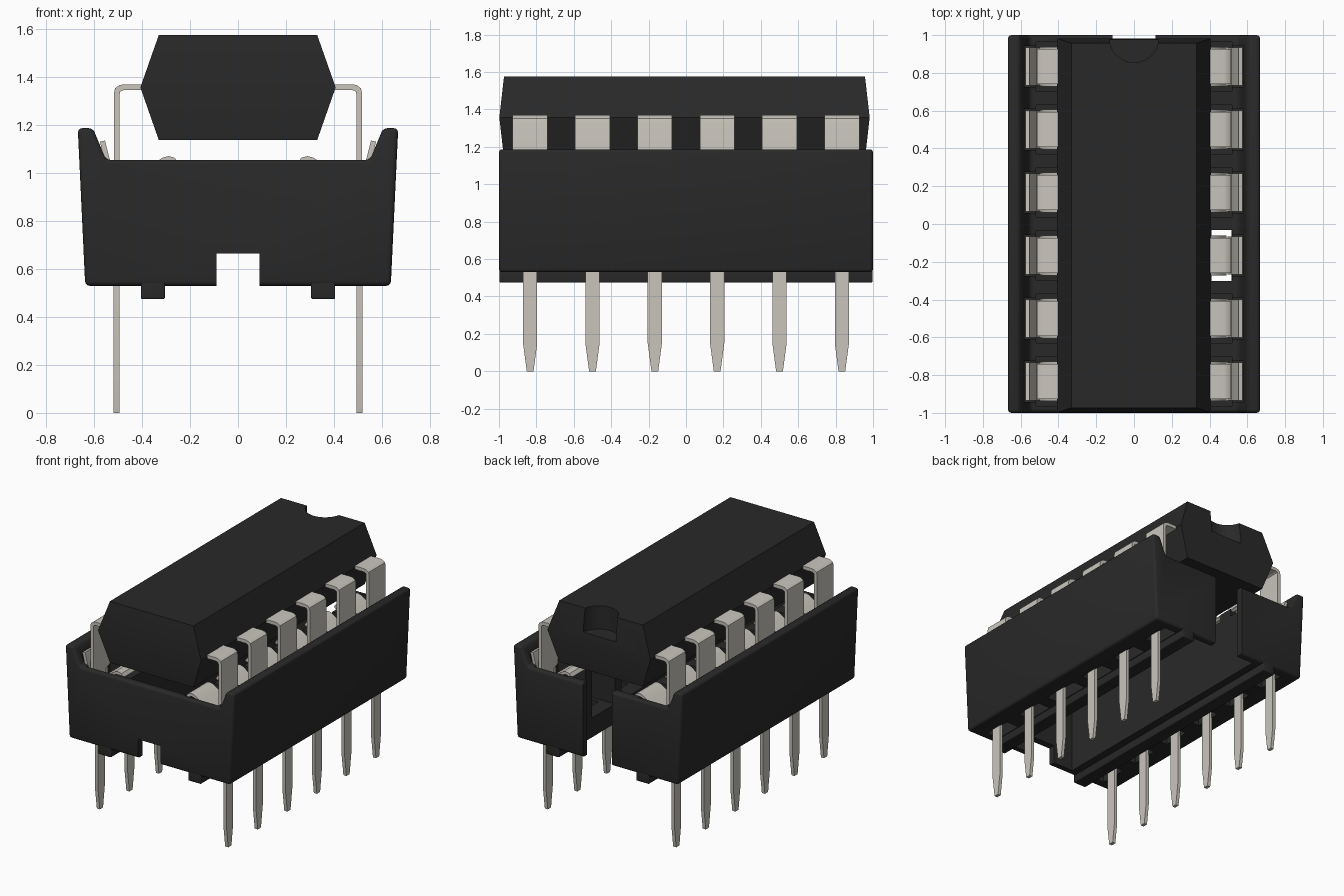
import bpy, bmesh, math

default = bpy.data.objects.get("Cube")
if default:
    bpy.data.objects.remove(default, do_unlink=True)


def material(name, rgb):
    m = bpy.data.materials.new(name)
    m.use_nodes = True
    m.diffuse_color = (*rgb, 1)
    bsdf = m.node_tree.nodes["Principled BSDF"]
    bsdf.inputs["Base Color"].default_value = (*rgb, 1)
    bsdf.inputs["Roughness"].default_value = 0.6
    return m


BLACK = material("black plastic", (0.022, 0.022, 0.022))
METAL = material("tinned metal", (0.585, 0.56, 0.505))
ROWS = [(i - 2.5) / 3 for i in range(6)]


def finish(bm, name, mat=None):
    bmesh.ops.recalc_face_normals(bm, faces=bm.faces)
    me = bpy.data.meshes.new(name)
    bm.to_mesh(me)
    bm.free()
    ob = bpy.data.objects.new(name, me)
    bpy.context.collection.objects.link(ob)
    if mat:
        me.materials.append(mat)
    return ob


def activate(ob):
    bpy.ops.object.select_all(action='DESELECT')
    ob.select_set(True)
    bpy.context.view_layer.objects.active = ob


def apply_modifiers(ob):
    activate(ob)
    for m in list(ob.modifiers):
        bpy.ops.object.modifier_apply(modifier=m.name)


def smooth(ob):
    activate(ob)
    bpy.ops.object.shade_smooth_by_angle(angle=math.radians(35))


def round_edges(ob, width):
    bevel = ob.modifiers.new("soft edges", 'BEVEL')
    bevel.width, bevel.segments = width, 3
    bevel.limit_method, bevel.angle_limit = 'ANGLE', math.radians(30)
    apply_modifiers(ob)


def add_box(bm, x0, x1, y0, y1, z0, z1):
    vs = bmesh.ops.create_cube(bm, size=1)["verts"]
    for v in vs:
        v.co = ((x0 + x1) / 2 + v.co.x * (x1 - x0),
                (y0 + y1) / 2 + v.co.y * (y1 - y0),
                (z0 + z1) / 2 + v.co.z * (z1 - z0))


def cut(ob, cutter):
    cutter.hide_render = True
    m = ob.modifiers.new("cut", 'BOOLEAN')
    m.operation, m.solver, m.object = 'DIFFERENCE', 'EXACT', cutter
    m.use_self = True
    apply_modifiers(ob)
    bpy.data.objects.remove(cutter, do_unlink=True)


# Socket frame: end profile extruded along y
half = [(0.637, 0.53), (0.668, 1.187), (0.605, 1.187), (0.55, 1.055)]
outline = half + [(-x, z) for x, z in reversed(half)]
bm = bmesh.new()
face = bm.faces.new([bm.verts.new((x, -1, z)) for x, z in outline])
new = bmesh.ops.extrude_face_region(bm, geom=[face])["geom"]
for v in new:
    if isinstance(v, bmesh.types.BMVert):
        v.co.y = 1
socket = finish(bm, "socket_frame", BLACK)
round_edges(socket, 0.018)

# Open middle, tunnel under both ends and full slot in the back wall
for box in ((-0.25, 0.30, -0.95, 0.95, 0.3, 1.5),
            (-0.09, 0.09, -1.2, 1.2, 0.3, 0.665),
            (-0.115, 0.115, 0.8, 1.2, 0.3, 1.5)):
    bm = bmesh.new()
    add_box(bm, *box)
    cut(socket, finish(bm, "opening_cutter"))

# Contact cells: (side, inner x, outer x, half width, floor)
CELLS = [(1, 0.25, 0.52, 0.13, 0.62), (-1, 0.30, 0.52, 0.13, 0.62),
         (-1, 0.20, 0.35, 0.115, 1.0)]
for side in (-1, 1):
    CELLS += [(side, 0.45, 0.58, 0.108, 0.64), (side, 0.41, 0.515, 0.10, 0.30)]
for side, lo, hi, width, floor in CELLS:
    bm = bmesh.new()
    for i, y in enumerate(ROWS):
        # one pin hole is wider than the rest
        w = 0.135 if floor < 0.5 and side == 1 and i == 2 else width
        a, b = sorted((side * lo, side * hi))
        add_box(bm, a, b, y - w, y + w, floor, 1.5)
    cut(socket, finish(bm, "cell_cutter"))
smooth(socket)

# Two long rails the socket stands on
for side, name in ((1, "left_foot_rail"), (-1, "right_foot_rail")):
    bm = bmesh.new()
    a, b = sorted((side * 0.305, side * 0.405))
    add_box(bm, a, b, -0.998, 0.998, 0.475, 0.56)
    rail = finish(bm, name, BLACK)
    round_edges(rail, 0.006)
    smooth(rail)


# Bent metal strips: path points are (x, z, half width)
def strips(name, path, thickness):
    bm = bmesh.new()
    for side in (-1, 1):
        for y in ROWS:
            pairs = [[bm.verts.new((side * x, y + s * w, z)) for s in (-1, 1)]
                     for x, z, w in path]
            for (a, b), (c, d) in zip(pairs, pairs[1:]):
                bm.faces.new((a, b, d, c))
    ob = finish(bm, name, METAL)
    m = ob.modifiers.new("thickness", 'SOLIDIFY')
    m.thickness, m.offset, m.use_even_offset = thickness, 0, True
    apply_modifiers(ob)
    smooth(ob)


strips("chip_leads", [(0.37, 1.358, 0.093), (0.475, 1.358, 0.093), (0.49, 1.355, 0.093),
                      (0.502, 1.346, 0.093), (0.505, 1.331, 0.093), (0.505, 1.0, 0.093),
                      (0.505, 0.98, 0.045), (0.505, 0.75, 0.035)], 0.024)
strips("socket_pins", [(0.507, 0.66, 0.038), (0.507, 0.15, 0.038),
                       (0.507, 0.0, 0.018)], 0.024)
strips("outer_contact_leaves", [(0.507, 0.64, 0.1), (0.527, 0.98, 0.1),
                                (0.565, 1.133, 0.1)], 0.022)
strips("inner_contact_springs", [(0.255, 1.035, 0.105), (0.27, 1.055, 0.105),
                                 (0.29, 1.06, 0.105), (0.31, 1.055, 0.105),
                                 (0.34, 1.035, 0.105), (0.41, 0.99, 0.105),
                                 (0.46, 0.94, 0.105), (0.48, 0.86, 0.105)], 0.02)

# Chip body: three stacked rectangles, widest at the lead line
bm = bmesh.new()
rings = [[bm.verts.new((sx * hx, -0.008 + sy * hy, z))
          for sx, sy in ((-1, -1), (1, -1), (1, 1), (-1, 1))]
         for z, hx, hy in ((1.137, 0.33, 0.965), (1.357, 0.407, 0.99),
                           (1.576, 0.33, 0.965))]
bm.faces.new(rings[0])
bm.faces.new(rings[2])
for lower, upper in zip(rings, rings[1:]):
    for i in range(4):
        j = (i + 1) % 4
        bm.faces.new((lower[i], lower[j], upper[j], upper[i]))
chip = finish(bm, "chip_body", BLACK)

# Round orientation notch in the back of the chip top
bm = bmesh.new()
bmesh.ops.create_cone(bm, cap_ends=True, segments=40, radius1=0.13, radius2=0.13, depth=0.4)
bmesh.ops.translate(bm, verts=bm.verts, vec=(0, 0.985, 1.61))
cut(chip, finish(bm, "notch_cutter"))
smooth(chip)
